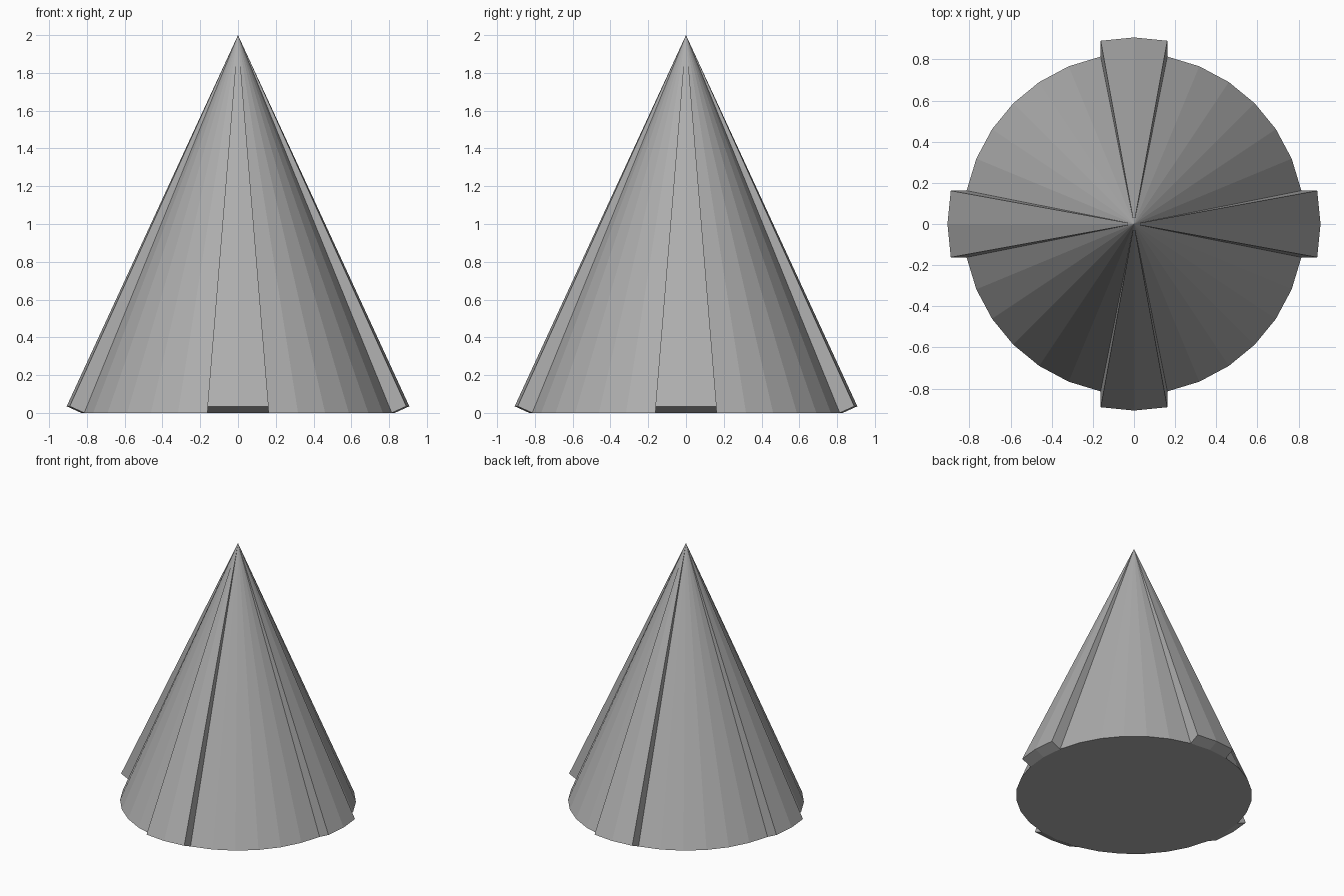
import bpy, bmesh, math
from mathutils import Vector

if "Cube" in bpy.data.objects:
    bpy.data.objects.remove(bpy.data.objects["Cube"])

SIDES, RADIUS, HEIGHT = 32, 0.83, 2.0
RIB_OUT, RIB_UP = 0.077, 0.035

# Low-poly cone body
bm = bmesh.new()
bmesh.ops.create_cone(bm, cap_ends=True, segments=SIDES, radius1=RADIUS,
                      radius2=0, depth=HEIGHT)
bmesh.ops.translate(bm, verts=bm.verts[:], vec=(0, 0, HEIGHT / 2))
bmesh.ops.remove_doubles(bm, verts=bm.verts[:], dist=0.0005)

# Four tapering ribs: pull out the two facets facing each axis
for i in range(4):
    a = i * math.pi / 2
    axis = Vector((math.cos(a), math.sin(a), 0))
    limit = math.cos(2 * math.pi / SIDES)
    faces = []
    for f in bm.faces:
        c = f.calc_center_median()
        flat = Vector((c.x, c.y, 0))
        if f.normal.z > 0.1 and flat.length > 0.1 and flat.normalized().dot(axis) > limit:
            faces.append(f)
    new = bmesh.ops.extrude_face_region(bm, geom=faces)["geom"]
    for v in new:
        if isinstance(v, bmesh.types.BMVert) and v.co.z < HEIGHT / 2:
            v.co += axis * RIB_OUT + Vector((0, 0, RIB_UP))
    bmesh.ops.delete(bm, geom=[f for f in faces if f.is_valid], context='FACES')
    # Rejoin the rib tip with the cone apex
    bmesh.ops.remove_doubles(bm, verts=bm.verts[:], dist=0.0005)
    bm.normal_update()

bmesh.ops.recalc_face_normals(bm, faces=bm.faces[:])
mesh = bpy.data.meshes.new("ribbed_cone")
bm.to_mesh(mesh)
bm.free()

# Dark grey finish
grey = bpy.data.materials.new("dark_grey")
grey.diffuse_color = (0.42, 0.42, 0.42, 1)
grey.use_nodes = True
grey.node_tree.nodes["Principled BSDF"].inputs["Base Color"].default_value = grey.diffuse_color
mesh.materials.append(grey)
bpy.context.collection.objects.link(bpy.data.objects.new("ribbed_cone", mesh))
